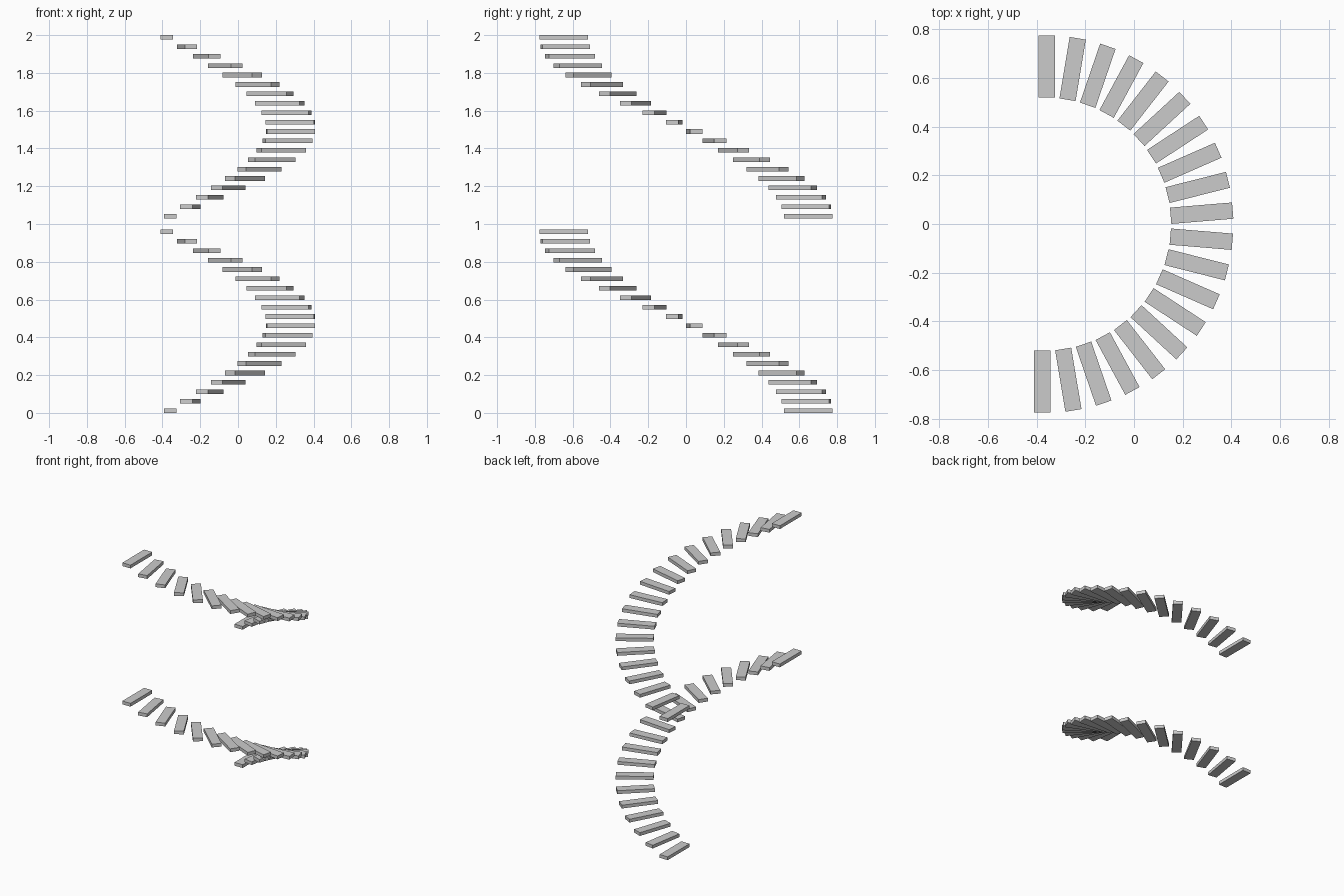
import bpy, bmesh
from math import pi
from mathutils import Matrix, Vector

if "Cube" in bpy.data.objects:
    bpy.data.objects.remove(bpy.data.objects["Cube"])

STEPS = 20               # treads in each half-turn flight
R_IN, R_OUT = 0.519, 0.775
DEPTH, THICK = 0.067, 0.0245
SHIFT = 0.009            # tread offset along the walking direction
RISE = 0.0498
FLIGHT_Z = (0.0, 1.0293)
CENTRE_X = -0.3675


# One tread: a flat box reaching outward along x, with its base at z = 0
def tread_mesh():
    bm = bmesh.new()
    place = Matrix.Translation(((R_IN + R_OUT) / 2, -SHIFT, THICK / 2))
    size = Matrix.Diagonal((R_OUT - R_IN, DEPTH, THICK, 1))
    bmesh.ops.create_cube(bm, size=1, matrix=place @ size)
    mesh = bpy.data.meshes.new("tread")
    bm.to_mesh(mesh)
    bm.free()
    return mesh


# Two identical flights, each turning clockwise from back to front
tread = tread_mesh()
for name, base in zip(("lower", "upper"), FLIGHT_Z):
    for i in range(STEPS):
        step = bpy.data.objects.new(f"{name}_flight_tread_{i + 1}", tread)
        step.location = Vector((CENTRE_X, 0, base + i * RISE))
        step.rotation_euler.z = pi / 2 - pi * i / (STEPS - 1)
        bpy.context.collection.objects.link(step)
